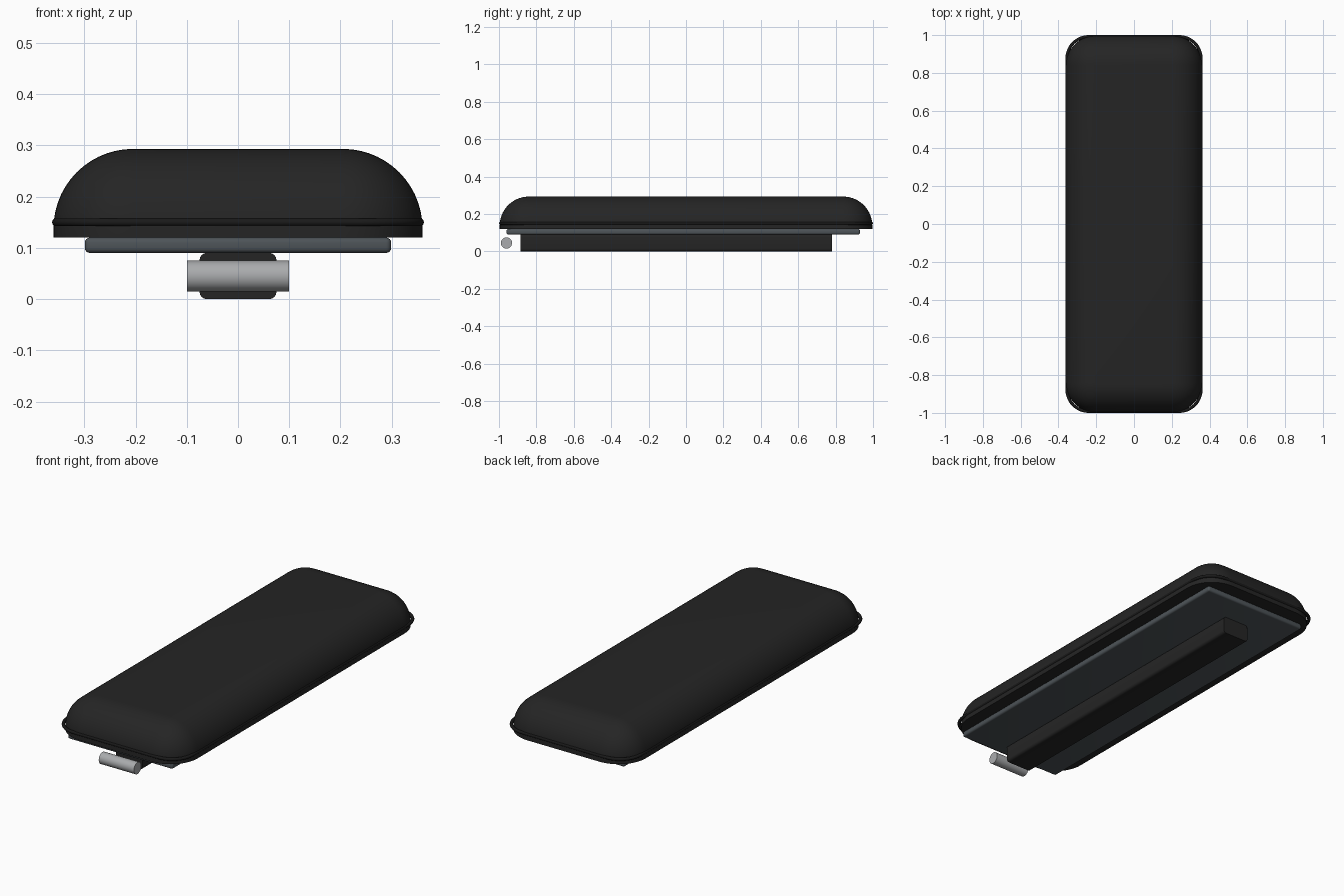
import bpy, bmesh, math

cube = bpy.data.objects.get("Cube")
if cube:
    bpy.data.objects.remove(cube, do_unlink=True)


def material(name, rgb):
    m = bpy.data.materials.new(name)
    m.use_nodes = True
    m.diffuse_color = (*rgb, 1)
    bsdf = next(n for n in m.node_tree.nodes if n.type == 'BSDF_PRINCIPLED')
    bsdf.inputs["Base Color"].default_value = (*rgb, 1)
    return m


black_leather = material("black leather", (0.018, 0.018, 0.018))
black_trim = material("black trim", (0.010, 0.010, 0.010))
slate_plastic = material("slate plastic", (0.075, 0.088, 0.098))
steel = material("steel", (0.40, 0.41, 0.42))


def smooth(obj, angle=40):
    bpy.ops.object.select_all(action='DESELECT')
    obj.select_set(True)
    bpy.context.view_layer.objects.active = obj
    bpy.ops.object.shade_smooth_by_angle(angle=math.radians(angle))


def rounded_box(name, lo, hi, radius, segments, mat, pick):
    """Box between two corners; edges chosen by pick(direction, midpoint) are rounded."""
    bm = bmesh.new()
    bmesh.ops.create_cube(bm, size=1)
    for v in bm.verts:
        v.co = [lo[i] + (v.co[i] + 0.5) * (hi[i] - lo[i]) for i in range(3)]
    edges = []
    for e in bm.edges:
        a, b = e.verts[0].co, e.verts[1].co
        axis = max(range(3), key=lambda i: abs(a[i] - b[i]))
        if pick(axis, (a + b) / 2):
            edges.append(e)
    bmesh.ops.bevel(bm, geom=edges, offset=radius, offset_type='OFFSET',
                    segments=segments, profile=0.5, affect='EDGES')
    bmesh.ops.recalc_face_normals(bm, faces=bm.faces)
    mesh = bpy.data.meshes.new(name)
    bm.to_mesh(mesh)
    bm.free()
    mesh.materials.append(mat)
    obj = bpy.data.objects.new(name, mesh)
    bpy.context.collection.objects.link(obj)
    smooth(obj)
    return obj


# Padded cushion: generous rounding on top and at the corners, flat underneath
rounded_box("cushion", (-0.36, -0.996, 0.12), (0.36, 0.996, 0.293), 0.155, 14,
            black_leather, lambda axis, mid: mid.z > 0.13)

# Base plate under the cushion
rounded_box("base_plate", (-0.299, -0.96, 0.09), (0.299, 0.93, 0.12), 0.01, 4,
            slate_plastic, lambda axis, mid: True)

# Mounting rail, rounded along its length only
rounded_box("mounting_rail", (-0.075, -0.885, 0.0), (0.075, 0.78, 0.09), 0.014, 4,
            black_leather, lambda axis, mid: axis == 1)

# Piping cord around the cushion seam
half_x, half_y, r, steps = 0.355, 0.992, 0.115, 12
points = []
for corner, (sx, sy) in enumerate([(1, 1), (-1, 1), (-1, -1), (1, -1)]):
    for i in range(steps + 1):
        t = math.radians(90 * (corner + i / steps))
        points.append((sx * (half_x - r) + r * math.cos(t),
                       sy * (half_y - r) + r * math.sin(t), 0.15, 1))
curve = bpy.data.curves.new("piping", 'CURVE')
curve.dimensions = '3D'
curve.bevel_depth = 0.008
curve.bevel_resolution = 3
spline = curve.splines.new('POLY')
spline.points.add(len(points) - 1)
for p, co in zip(spline.points, points):
    p.co = co
spline.use_cyclic_u = True
curve.materials.append(black_trim)
piping = bpy.data.objects.new("piping", curve)
bpy.context.collection.objects.link(piping)
bpy.ops.object.select_all(action='DESELECT')
piping.select_set(True)
bpy.context.view_layer.objects.active = piping
bpy.ops.object.convert(target='MESH')
smooth(bpy.context.object, 60)

# Latch pin across the front
bpy.ops.mesh.primitive_cylinder_add(vertices=32, radius=0.03, depth=0.2,
                                    location=(0, -0.96, 0.045),
                                    rotation=(0, math.pi / 2, 0))
pin = bpy.context.object
pin.name = pin.data.name = "latch_pin"
pin.data.materials.append(steel)
smooth(pin)
